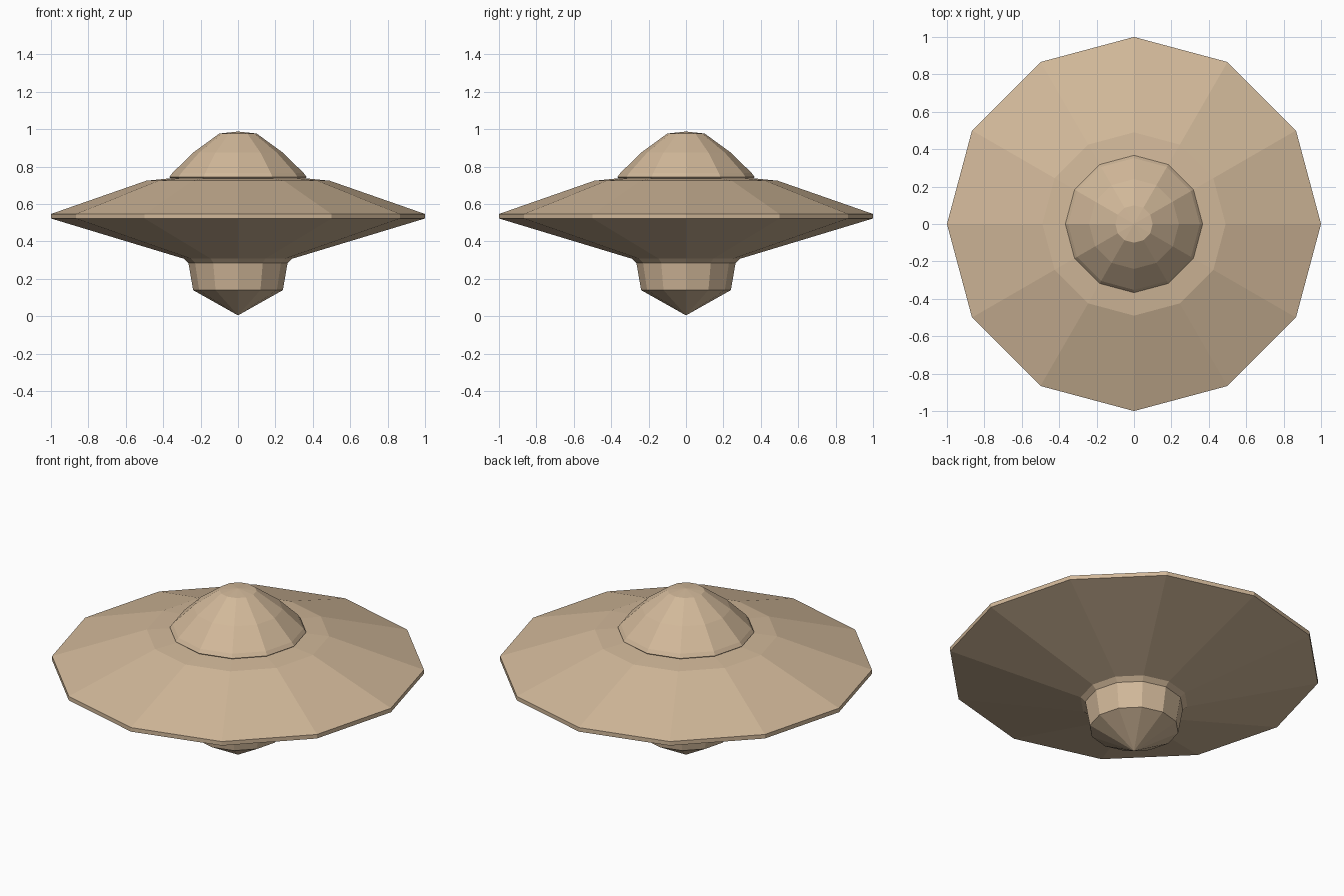
import bpy
import bmesh
import math

if "Cube" in bpy.data.objects:
    bpy.data.objects.remove(bpy.data.objects["Cube"])

SIDES = 12

tan = bpy.data.materials.new("warm_tan")
tan.diffuse_color = (0.64, 0.48, 0.32, 1.0)
tan.use_nodes = True
tan.node_tree.nodes["Principled BSDF"].inputs["Base Color"].default_value = tan.diffuse_color


def revolve(name, profile):
    """Turn a (radius, height) profile into a flat-faced 12-sided part."""
    bm = bmesh.new()
    rings = []
    for r, z in profile:
        if r == 0:
            rings.append([bm.verts.new((0, 0, z))] * SIDES)
        else:
            angles = [2 * math.pi * i / SIDES for i in range(SIDES)]
            rings.append([bm.verts.new((r * math.cos(a), r * math.sin(a), z)) for a in angles])
    for low, high in zip(rings, rings[1:]):
        for i in range(SIDES):
            j = (i + 1) % SIDES
            corners = list(dict.fromkeys((low[i], low[j], high[j], high[i])))
            bm.faces.new(corners)
    mesh = bpy.data.meshes.new(name)
    bm.to_mesh(mesh)
    bm.free()
    mesh.materials.append(tan)
    obj = bpy.data.objects.new(name, mesh)
    bpy.context.collection.objects.link(obj)
    return obj


# Pointed cone under the neck
revolve("bottom_cone", [(0, 0.005), (0.24, 0.14)])

# Tapered neck flaring into the saucer
revolve("neck", [(0.24, 0.14), (0.265, 0.285), (0.29, 0.308)])

# Wide saucer with a thin rim and a nearly flat shoulder
revolve("saucer", [(0.29, 0.308), (1.0, 0.523), (1.0, 0.547),
                   (0.49, 0.725), (0.36, 0.738)])

# Faceted dome with a small, shallow cap
revolve("dome", [(0.36, 0.738), (0.367, 0.744), (0.352, 0.765),
                 (0.24, 0.875), (0.10, 0.977), (0, 0.988)])
